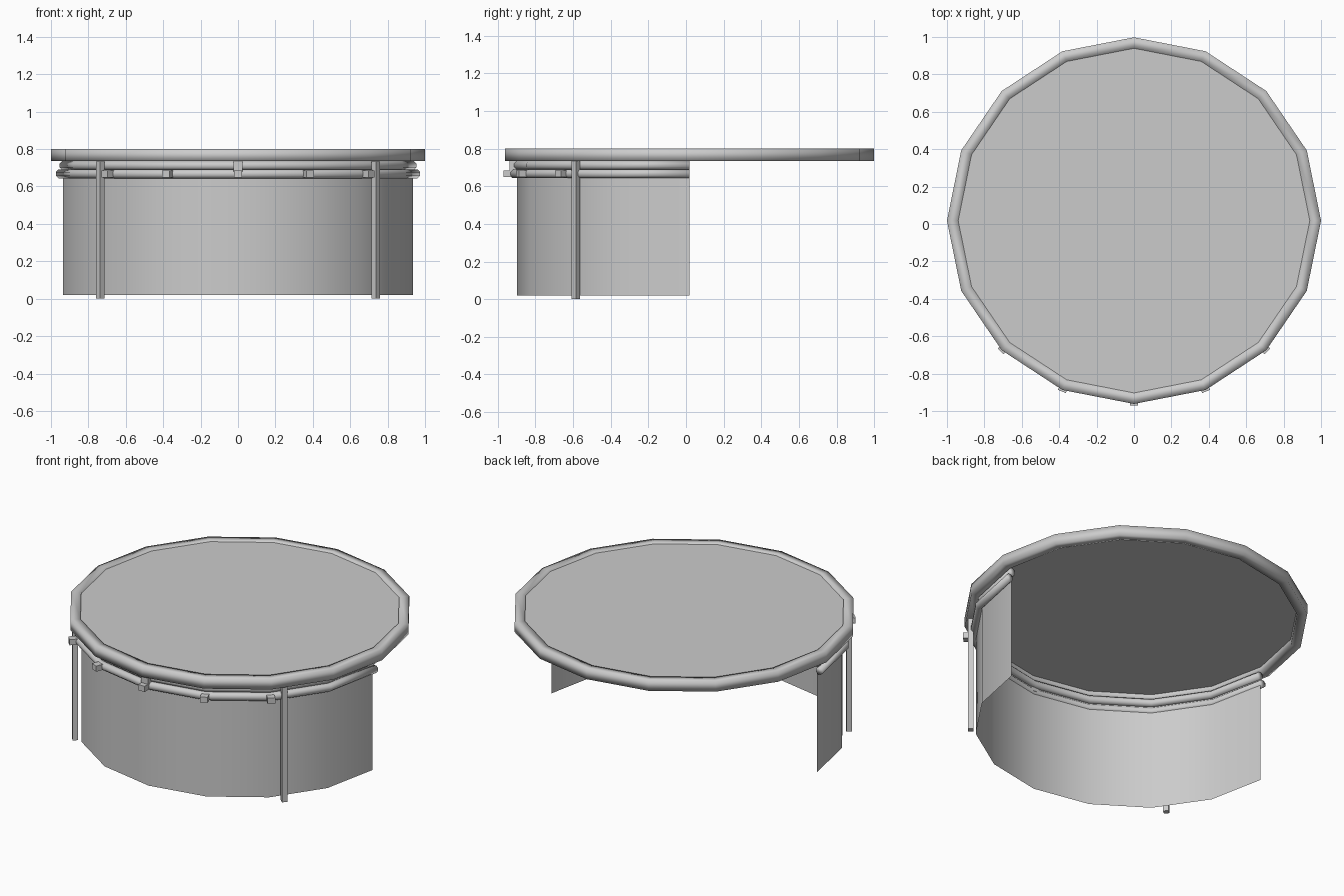
import bpy, bmesh
from math import sin, cos, pi, radians
from mathutils import Matrix

if "Cube" in bpy.data.objects:
    bpy.data.objects.remove(bpy.data.objects["Cube"])

SIDES = 16
CENTER_Y = 0.018
SQUASH = 0.98      # depth is a touch shorter than width

grey = bpy.data.materials.new("plain_grey")
grey.use_nodes = True
colour = (0.6, 0.6, 0.6, 1)
grey.diffuse_color = colour
grey.node_tree.nodes["Principled BSDF"].inputs["Base Color"].default_value = colour


def around(r, deg, z):
    """Point on the slightly squashed circle."""
    a = radians(deg)
    return (r * cos(a), CENTER_Y + r * SQUASH * sin(a), z)


def finish(name, bm, smooth=False, recalc=True):
    if recalc:
        bmesh.ops.recalc_face_normals(bm, faces=bm.faces)
    for f in bm.faces:
        f.smooth = smooth
    mesh = bpy.data.meshes.new(name)
    bm.to_mesh(mesh)
    bm.free()
    mesh.materials.append(grey)
    obj = bpy.data.objects.new(name, mesh)
    bpy.context.collection.objects.link(obj)
    return obj


def sweep(name, profile, start, steps, solid=True):
    """Carry an (r, z) profile around the circle; solid profiles are closed and capped."""
    bm = bmesh.new()
    full = steps == SIDES
    rings = [[bm.verts.new(around(r, start + i * 360 / SIDES, z)) for r, z in profile]
             for i in range(steps if full else steps + 1)]
    n = len(profile)
    for i in range(steps):
        a, b = rings[i], rings[(i + 1) % len(rings)]
        for j in range(n if solid else n - 1):
            k = (j + 1) % n
            bm.faces.new((a[j], b[j], b[k], a[k]))
    if solid and not full:
        bm.faces.new(rings[0])
        bm.faces.new(rings[-1])
    return finish(name, bm, True, solid)


def tube_profile(r, z, radius, sides=8):
    return [(r + radius * cos(2 * pi * (k + 0.5) / sides),
             z + radius * sin(2 * pi * (k + 0.5) / sides)) for k in range(sides)]


def box(name, deg, r, z, size):
    """Box turned to face outward: size is radial, sideways, height."""
    bm = bmesh.new()
    bmesh.ops.create_cube(bm, size=1)
    bmesh.ops.scale(bm, vec=size, verts=bm.verts)
    bmesh.ops.transform(bm, verts=bm.verts, matrix=Matrix.Translation(around(r, deg, z))
                        @ Matrix.Rotation(radians(deg), 4, "Z"))
    return finish(name, bm)


# Table top: rounded-looking rim and a thin panel set just below its edge
sweep("top_rim", [(1.0, 0.735), (1.0, 0.8), (0.94, 0.8), (0.94, 0.735)], 0, SIDES)

bm = bmesh.new()
low = bm.faces.new([bm.verts.new(around(0.942, i * 360 / SIDES, 0.775)) for i in range(SIDES)])
raised = bmesh.ops.extrude_face_region(bm, geom=[low], use_keep_orig=True)
bmesh.ops.translate(bm, vec=(0, 0, 0.02),
                    verts=[v for v in raised["geom"] if isinstance(v, bmesh.types.BMVert)])
finish("top_panel", bm)

# Front half: curved skirt sheet and the two rails outside it
sweep("skirt", [(0.935, 0.02), (0.935, 0.735)], 180, SIDES // 2, solid=False)
sweep("lower_rail", tube_profile(0.951, 0.667, 0.025), 180, SIDES // 2)
sweep("upper_rail", tube_profile(0.932, 0.712, 0.025), 180, SIDES // 2)

# Pegs at the front corners, with a bracket above the middle one
for i in range(-2, 3):
    box(f"peg_{i + 3}", 270 + i * 360 / SIDES, 0.978, 0.667, (0.06, 0.045, 0.036))
box("middle_bracket", 270, 0.95, 0.7, (0.05, 0.05, 0.07))

# Slim legs on both sides
for side, deg in (("right", 220), ("left", 320)):
    box(f"{side}_leg", deg, 0.96, 0.367, (0.032, 0.032, 0.734))
